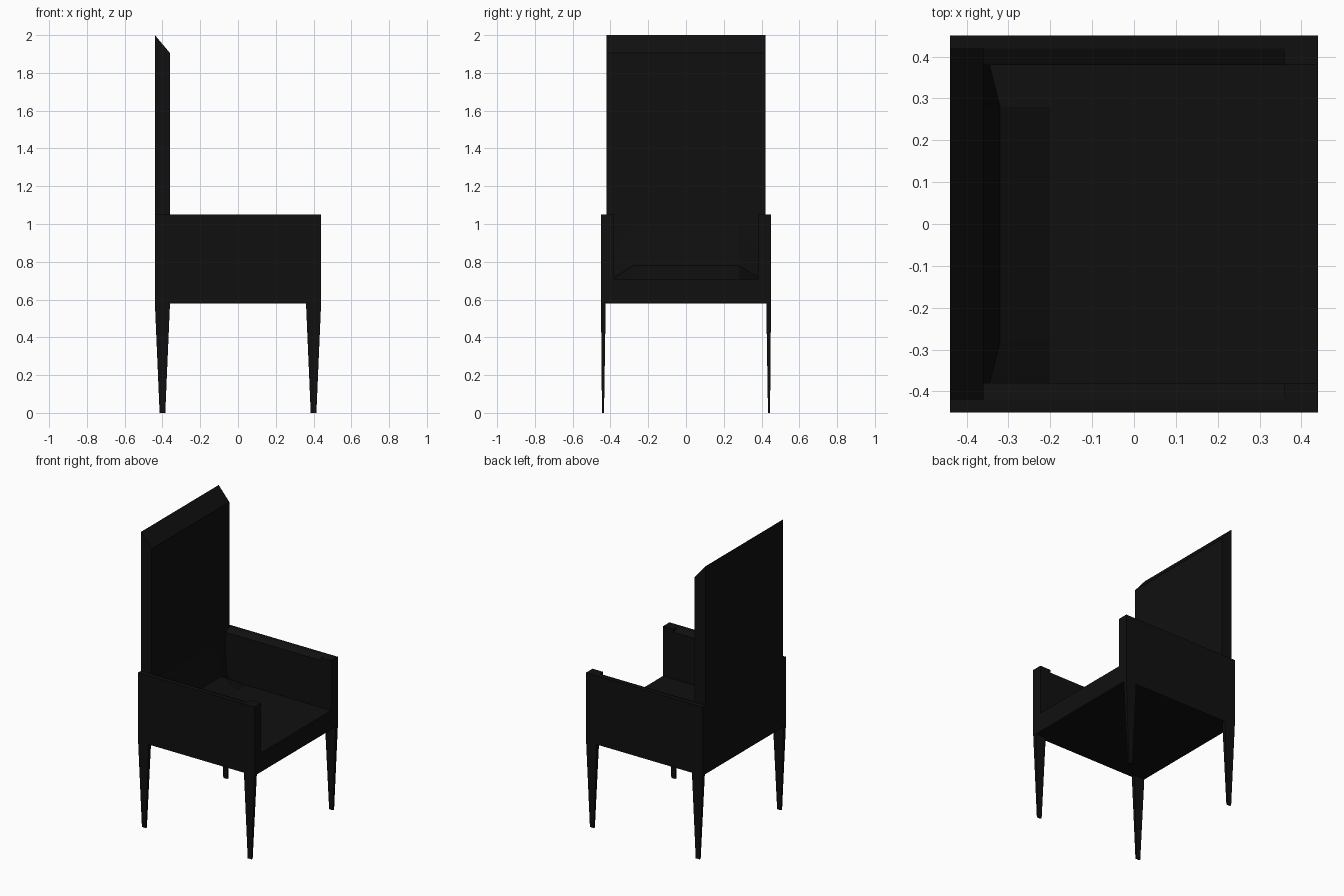
import bpy, bmesh

if "Cube" in bpy.data.objects:
    bpy.data.objects.remove(bpy.data.objects["Cube"])

black = bpy.data.materials.new("black_fabric")
black.diffuse_color = (0.005, 0.005, 0.005, 1)
black.use_nodes = True
black.node_tree.nodes["Principled BSDF"].inputs["Base Color"].default_value = black.diffuse_color


def loft(name, rings):
    """Solid through a list of equal-length vertex rings, capped at both ends."""
    bm = bmesh.new()
    vs = [[bm.verts.new(p) for p in r] for r in rings]
    n = len(vs[0])
    for a, b in zip(vs, vs[1:]):
        for i in range(n):
            j = (i + 1) % n
            bm.faces.new((a[i], a[j], b[j], b[i]))
    bm.faces.new(vs[0])
    bm.faces.new(vs[-1])
    bmesh.ops.recalc_face_normals(bm, faces=bm.faces)
    me = bpy.data.meshes.new(name)
    bm.to_mesh(me)
    bm.free()
    ob = bpy.data.objects.new(name, me)
    bpy.context.collection.objects.link(ob)
    me.materials.append(black)
    return ob


def along_y(profile, y):
    return [(x, y, z) for x, z in profile]


def rect(x0, x1, y0, y1, z):
    return [(x0, y0, z), (x1, y0, z), (x1, y1, z), (x0, y1, z)]


def box(name, x0, x1, y0, y1, z0, z1):
    return loft(name, [rect(x0, x1, y0, y1, z0), rect(x0, x1, y0, y1, z1)])


# Tall back with a slanted top edge
back = [(-0.44, 0.58), (-0.36, 0.58), (-0.36, 1.905), (-0.44, 2.0)]
loft("backrest", [along_y(back, -0.42), along_y(back, 0.42)])

# Seat block
box("seat", -0.36, 0.44, -0.38, 0.38, 0.58, 0.71)

# Soft transition between seat and back, fading at the corners
mid = [(-0.36, 0.71), (-0.20, 0.71), (-0.32, 0.78), (-0.36, 1.0)]
end = [(-0.36, 0.71), (-0.20, 0.71), (-0.345, 0.72), (-0.36, 0.85)]
loft("back_cushion_curve", [along_y(end, -0.38), along_y(mid, -0.28),
                            along_y(mid, 0.28), along_y(end, 0.38)])

for s, side in ((-1, "right"), (1, "left")):
    # Outer arm panel, front post and inner padding with sloping top
    box(side + "_arm_panel", -0.44, 0.44, s * 0.42, s * 0.45, 0.58, 1.05)
    box(side + "_arm_post", 0.36, 0.44, s * 0.38, s * 0.42, 0.58, 1.05)
    pad = [(0.42, 0.58), (0.42, 1.05), (0.38, 1.03), (0.38, 0.58)]
    loft(side + "_arm_padding", [[(x, s * y, z) for y, z in pad]
                                 for x in (-0.36, 0.36)])
    # Flat tapered legs
    for c, end_name in ((-0.40, "back"), (0.40, "front")):
        loft(f"{side}_{end_name}_leg",
             [rect(c - 0.015, c + 0.015, s * 0.434, s * 0.445, 0),
              rect(c - 0.04, c + 0.04, s * 0.425, s * 0.45, 0.58)])
